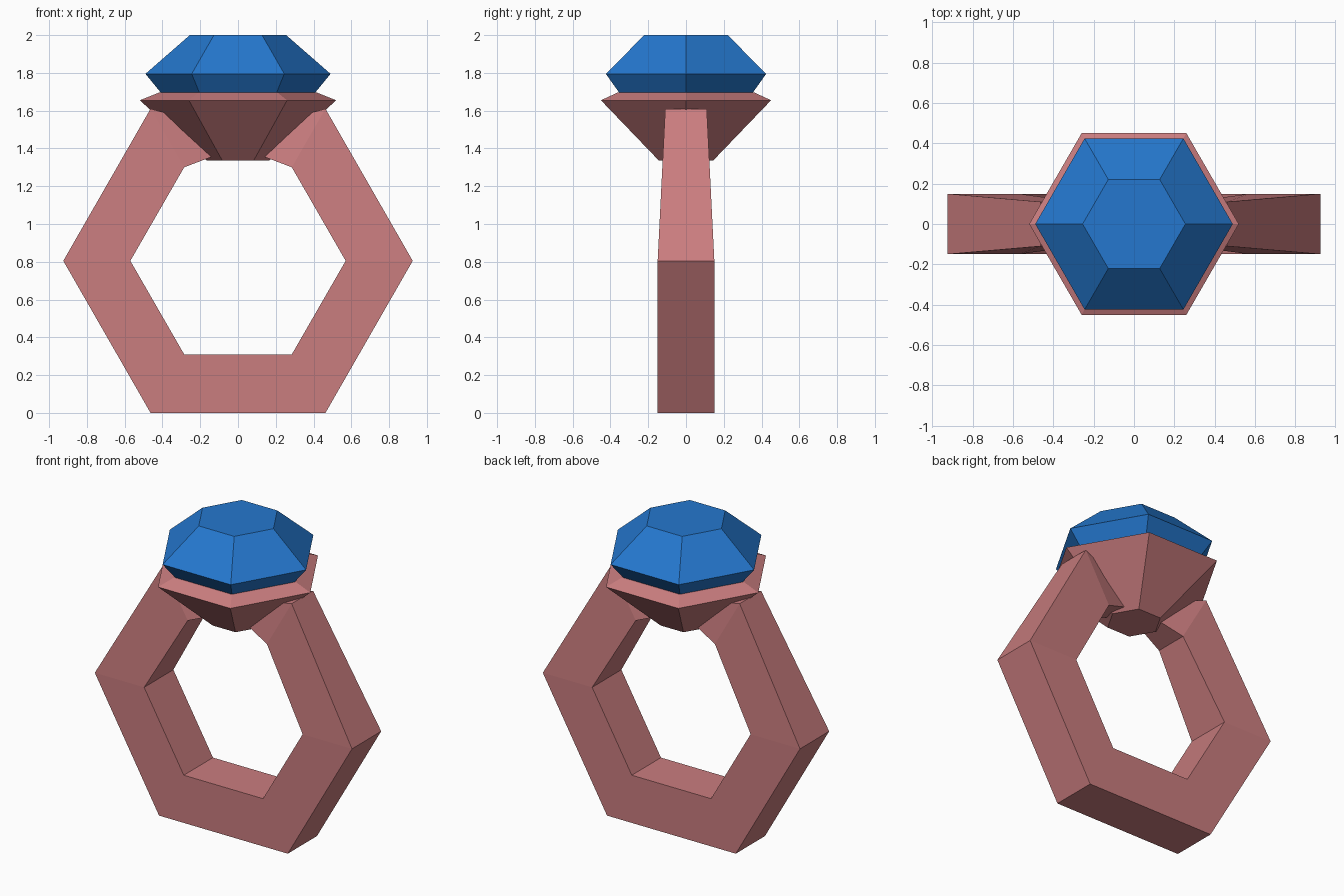
import bpy
import bmesh
from math import cos, sin, pi

cube = bpy.data.objects.get("Cube")
if cube:
    bpy.data.objects.remove(cube, do_unlink=True)


def make_material(name, rgb):
    mat = bpy.data.materials.new(name)
    mat.use_nodes = True
    colour = (*rgb, 1.0)
    mat.diffuse_color = colour
    mat.node_tree.nodes["Principled BSDF"].inputs["Base Color"].default_value = colour
    return mat


def loft(name, sections, mat):
    """Skin a row of equal-sized point loops and cap both ends."""
    bm = bmesh.new()
    loops = [[bm.verts.new(p) for p in section] for section in sections]
    count = len(loops[0])
    for a, b in zip(loops, loops[1:]):
        for i in range(count):
            j = (i + 1) % count
            bm.faces.new((a[i], a[j], b[j], b[i]))
    bm.faces.new(loops[0])
    bm.faces.new(loops[-1])
    bmesh.ops.recalc_face_normals(bm, faces=bm.faces)
    mesh = bpy.data.meshes.new(name)
    bm.to_mesh(mesh)
    bm.free()
    mesh.materials.append(mat)
    obj = bpy.data.objects.new(name, mesh)
    bpy.context.collection.objects.link(obj)
    return obj


def hexagon(radius, z):
    return [(radius * cos(i * pi / 3), radius * sin(i * pi / 3), z) for i in range(6)]


def band_section(outer, inner, half, side):
    (xo, zo), (xi, zi) = outer, inner
    return [(side * xo, -half, zo), (side * xo, half, zo),
            (side * xi, half, zi), (side * xi, -half, zi)]


rose_gold = make_material("rose gold", (0.59, 0.205, 0.212))
sapphire = make_material("sapphire blue", (0.018, 0.187, 0.62))

# Six-sided band: outer point, inner point and half width, from the tip down
half_band = [
    ((0.30, 1.565), (0.12, 1.363), 0.075),
    ((0.463, 1.61), (0.285, 1.30), 0.11),
    ((0.925, 0.805), (0.57, 0.805), 0.15),
    ((0.463, 0.0), (0.285, 0.31), 0.15),
]
sections = [band_section(*s, 1) for s in half_band]
sections += [band_section(*s, -1) for s in reversed(half_band)]
loft("band", sections, rose_gold)

# Flared cup that holds the stone
loft("setting", [hexagon(0.165, 1.335), hexagon(0.52, 1.655), hexagon(0.42, 1.695)],
     rose_gold)

# Cut stone with a flat table on top
loft("gemstone", [hexagon(0.40, 1.685), hexagon(0.49, 1.795), hexagon(0.255, 2.0)],
     sapphire)
